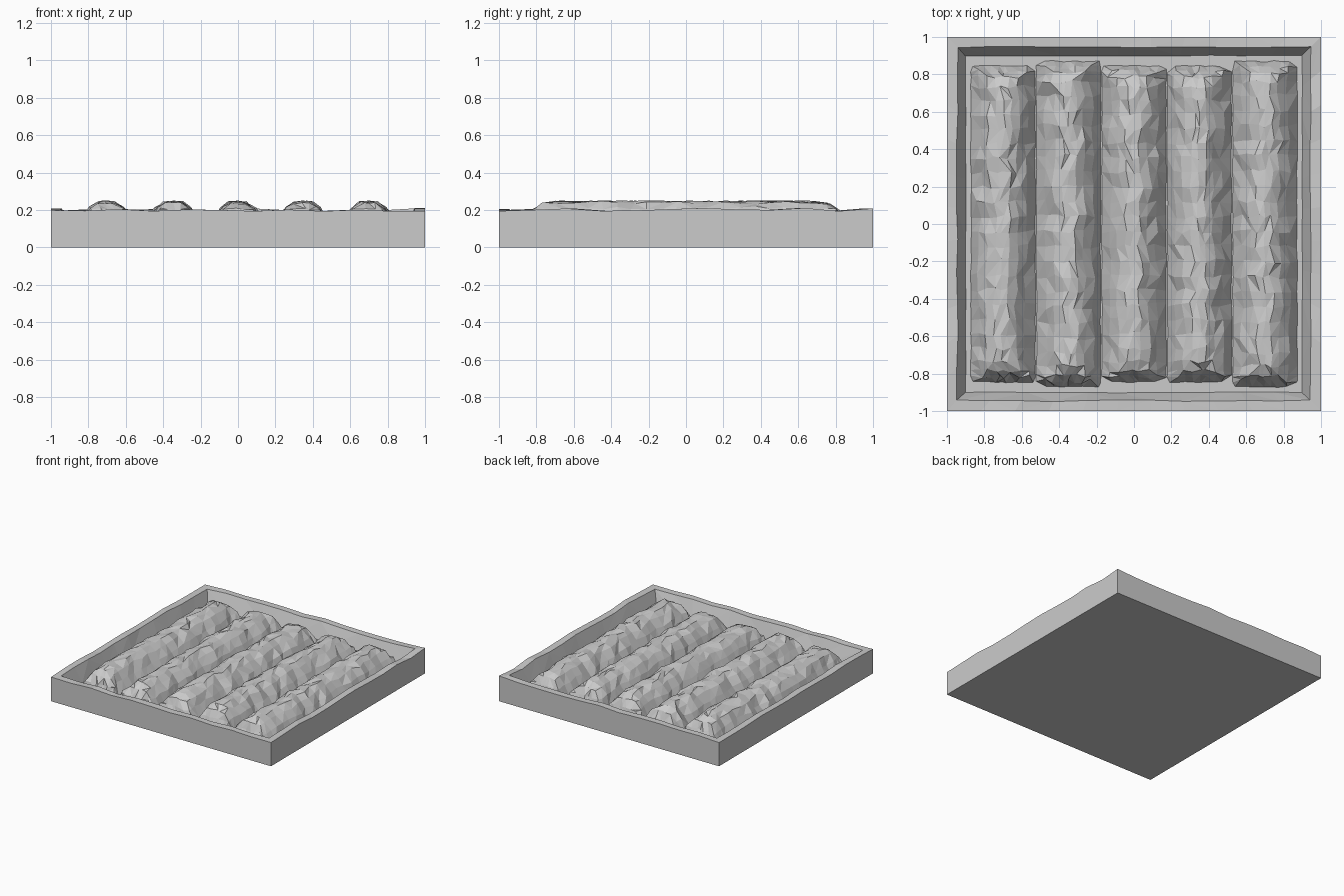
import bpy, bmesh, random

random.seed(7)
cube = bpy.data.objects.get("Cube")
if cube:
    bpy.data.objects.remove(cube, do_unlink=True)

FLOOR = 0.075

grey = bpy.data.materials.new("plain_grey")
grey.use_nodes = True
grey.diffuse_color = (0.6, 0.6, 0.6, 1)
grey.node_tree.nodes["Principled BSDF"].inputs["Base Color"].default_value = (0.6, 0.6, 0.6, 1)


def jitter(amount):
    return random.uniform(-amount, amount)


def finish(bm, name):
    bmesh.ops.recalc_face_normals(bm, faces=bm.faces)
    mesh = bpy.data.meshes.new(name)
    bm.to_mesh(mesh)
    bm.free()
    mesh.materials.append(grey)
    obj = bpy.data.objects.new(name, mesh)
    bpy.context.collection.objects.link(obj)
    return obj


def bridge(bm, a, b, closed):
    """Join two equal rows of vertices with triangles on alternating diagonals."""
    n = len(a)
    for i in range(n if closed else n - 1):
        j = (i + 1) % n
        if random.random() < 0.5:
            tris = (a[i], a[j], b[j]), (a[i], b[j], b[i])
        else:
            tris = (a[i], a[j], b[i]), (a[j], b[j], b[i])
        for t in tris:
            bm.faces.new(t)


# Planting box: outer walls, uneven rim, sloping inner walls and sunken floor
def square_loop(half, steps=11):
    corners = [(-1, -1), (1, -1), (1, 1), (-1, 1)]
    for k in range(4):
        (x0, y0), (x1, y1) = corners[k], corners[(k + 1) % 4]
        for i in range(steps):
            t = i / steps
            yield half * (x0 + (x1 - x0) * t), half * (y0 + (y1 - y0) * t)


bm = bmesh.new()
rim_heights = [0.202 + jitter(0.009) for _ in square_loop(1)]
loops = []
for half, wobble, height in ((1, 0, 0), (1, 0, None), (0.945, 0.005, None), (0.9, 0.003, FLOOR)):
    loops.append([bm.verts.new((x + jitter(wobble), y + jitter(wobble),
                                rim_heights[i] if height is None else height))
                  for i, (x, y) in enumerate(square_loop(half))])
for lower, upper in zip(loops, loops[1:]):
    bridge(bm, lower, upper, True)
bm.faces.new(loops[0])
bm.faces.new(loops[-1])
finish(bm, "planting_box")

# Soil mounds: a rough ridge section running along y, hipped at both ends
SECTION = [(-0.172, FLOOR), (-0.125, 0.155), (-0.08, 0.21), (-0.035, 0.24), (0, 0.245),
           (0.035, 0.24), (0.08, 0.21), (0.125, 0.155), (0.172, FLOOR)]
END = [(0, FLOOR), (0.03, 0.15), (0.06, 0.205), (0.11, 0.237)]


def mound(name, cx, front, back):
    stations = [(front + d, cap) for d, cap in END]
    steps = 17
    start, stop = front + 0.18, back - 0.18
    stations += [(start + (stop - start) * i / steps, 1) for i in range(steps + 1)]
    stations += [(back - d, cap) for d, cap in reversed(END)]
    bm = bmesh.new()
    rows = []
    for s, (y, cap) in enumerate(stations):
        sway = jitter(0.012)
        tip = s in (0, len(stations) - 1)
        row = []
        for x, z in SECTION:
            edge = z == FLOOR
            px = x * (0.94 if tip else 1) + (jitter(0.003) if edge else sway + jitter(0.01))
            py = y + (jitter(0.004) if tip else jitter(0.012))
            pz = FLOOR if edge or tip else min(z + jitter(0.009), cap + jitter(0.005), 0.25)
            row.append(bm.verts.new((cx + px, py, pz)))
        rows.append(row)
    for a, b in zip(rows, rows[1:]):
        bridge(bm, a, b, False)
    finish(bm, name)


for i in range(5):
    reach = 0.87 if i in (1, 4) else 0.845
    mound(f"soil_mound_{i + 1}", (i - 2) * 0.35, -reach, reach)
